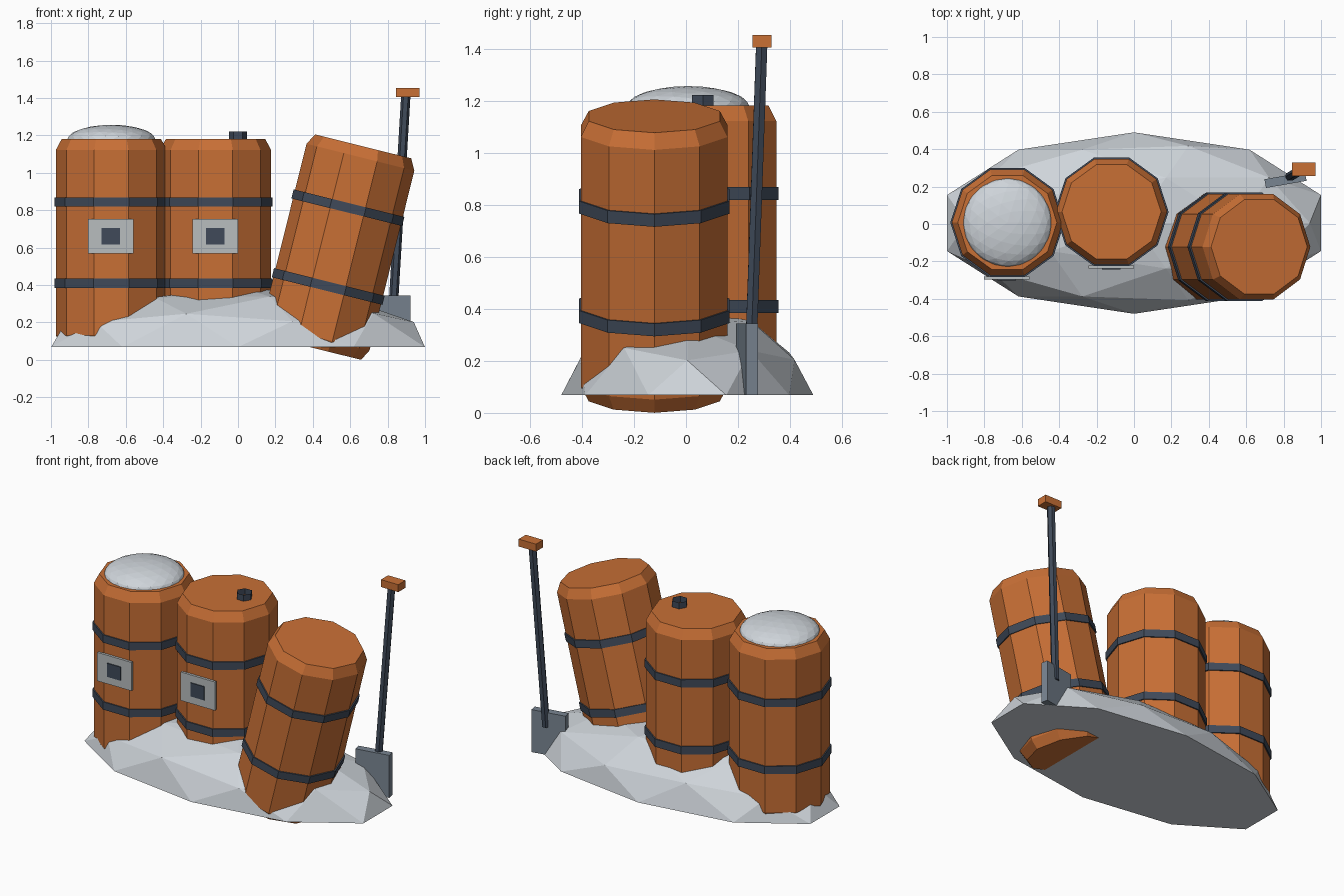
import bpy, bmesh, random
from math import radians, cos, sin, pi
from mathutils import Vector, Matrix

random.seed(4)
old = bpy.data.objects.get("Cube")
if old:
    bpy.data.objects.remove(old, do_unlink=True)


def material(name, rgb):
    m = bpy.data.materials.new(name)
    m.use_nodes = True
    m.diffuse_color = (*rgb, 1)
    m.node_tree.nodes["Principled BSDF"].inputs["Base Color"].default_value = (*rgb, 1)
    return m


WOOD = material("orange wood", (0.58, 0.16, 0.036))
IRON = material("dark iron", (0.05, 0.068, 0.1))
STEEL = material("blue grey steel", (0.19, 0.235, 0.285))
LABEL = material("pale grey plate", (0.48, 0.51, 0.52))
SNOW = material("snow", (0.62, 0.66, 0.7))


def finish(bm, name, mat, matrix=Matrix()):
    bm.transform(matrix)
    bmesh.ops.recalc_face_normals(bm, faces=bm.faces)
    mesh = bpy.data.meshes.new(name)
    bm.to_mesh(mesh)
    bm.free()
    mesh.materials.append(mat)
    obj = bpy.data.objects.new(name, mesh)
    bpy.context.collection.objects.link(obj)
    return obj


def lathe(name, mat, profile, sides, matrix, caps=True):
    """Stack of polygon rings given as (radius, height)."""
    bm = bmesh.new()
    rings = [[bm.verts.new((r * cos(2 * pi * i / sides), r * sin(2 * pi * i / sides), z))
              for i in range(sides)] for r, z in profile]
    for a, b in zip(rings, rings[1:]):
        for i in range(sides):
            j = (i + 1) % sides
            bm.faces.new((a[i], a[j], b[j], b[i]))
    if caps:
        bm.faces.new(rings[0])
        bm.faces.new(rings[-1])
    return finish(bm, name, mat, matrix)


def box(name, mat, centre, size, turn=0):
    bm = bmesh.new()
    bmesh.ops.create_cube(bm, size=1)
    matrix = (Matrix.Translation(centre) @ Matrix.Rotation(radians(turn), 4, 'Z')
              @ Matrix.Diagonal((*size, 1)))
    return finish(bm, name, mat, matrix)


def barrel(name, centre, tilt=0):
    half, rad, rim, chamfer = 0.555, 0.297, 0.265, 0.06
    matrix = Matrix.Translation(centre) @ Matrix.Rotation(radians(tilt), 4, 'Y')
    lathe(name, WOOD, [(rim, -half), (rad, chamfer - half), (rad, half - chamfer), (rim, half)],
          10, matrix)
    for label, z in (("lower", -0.217), ("upper", 0.217)):
        lathe(f"{name}_{label}_band", IRON, [(0.305, z - 0.025), (0.305, z + 0.025)], 10, matrix)


# Barrels with iron bands
barrel("left_barrel", (-0.677, 0.008, 0.627))
barrel("middle_barrel", (-0.12, 0.065, 0.627))
barrel("leaning_barrel", (0.535, -0.122, 0.603), 14)

# Plates on the two upright barrels
for side, x, y in (("left", -0.68, -0.288), ("middle", -0.122, -0.23)):
    box(f"{side}_plate", LABEL, (x, y, 0.66), (0.245, 0.016, 0.185))
    box(f"{side}_plate_square", IRON, (x, y - 0.01, 0.66), (0.098, 0.008, 0.088))

# Open bung on the middle barrel
lathe("bung", IRON, [(0.048, 1.17), (0.048, 1.222)], 6,
      Matrix.Translation((0, 0.065, 0)), caps=False)

# Snow mound, flattened below its widest ring
bm = bmesh.new()
bmesh.ops.create_icosphere(bm, subdivisions=2, radius=1)
for v in bm.verts:
    if v.co.z < 0.05:
        v.co.z = 0
    else:
        v.co.z += random.uniform(-0.04, 0.04)
finish(bm, "snow_mound", SNOW,
       Matrix.Translation((0, 0.005, 0.068)) @ Matrix.Diagonal((1.051, 0.485, 0.325, 1)))

# Snow cap on the left barrel
bm = bmesh.new()
bmesh.ops.create_icosphere(bm, subdivisions=3, radius=1)
finish(bm, "snow_cap", SNOW,
       Matrix.Translation((-0.677, 0.008, 1.175)) @ Matrix.Diagonal((0.238, 0.238, 0.082, 1)))

# Shovel: blade, shaft and grip
box("shovel_blade", STEEL, (0.81, 0.235, 0.207), (0.22, 0.047, 0.275), 10)
foot, head = Vector((0.828, 0.25, 0.25)), Vector((0.897, 0.291, 1.41))
axis = head - foot
lathe("shovel_shaft", IRON, [(0.025, 0), (0.025, axis.length)], 6,
      Matrix.Translation(foot) @ axis.to_track_quat('Z', 'Y').to_matrix().to_4x4())
box("shovel_grip", WOOD, (0.908, 0.292, 1.43), (0.124, 0.073, 0.048))
